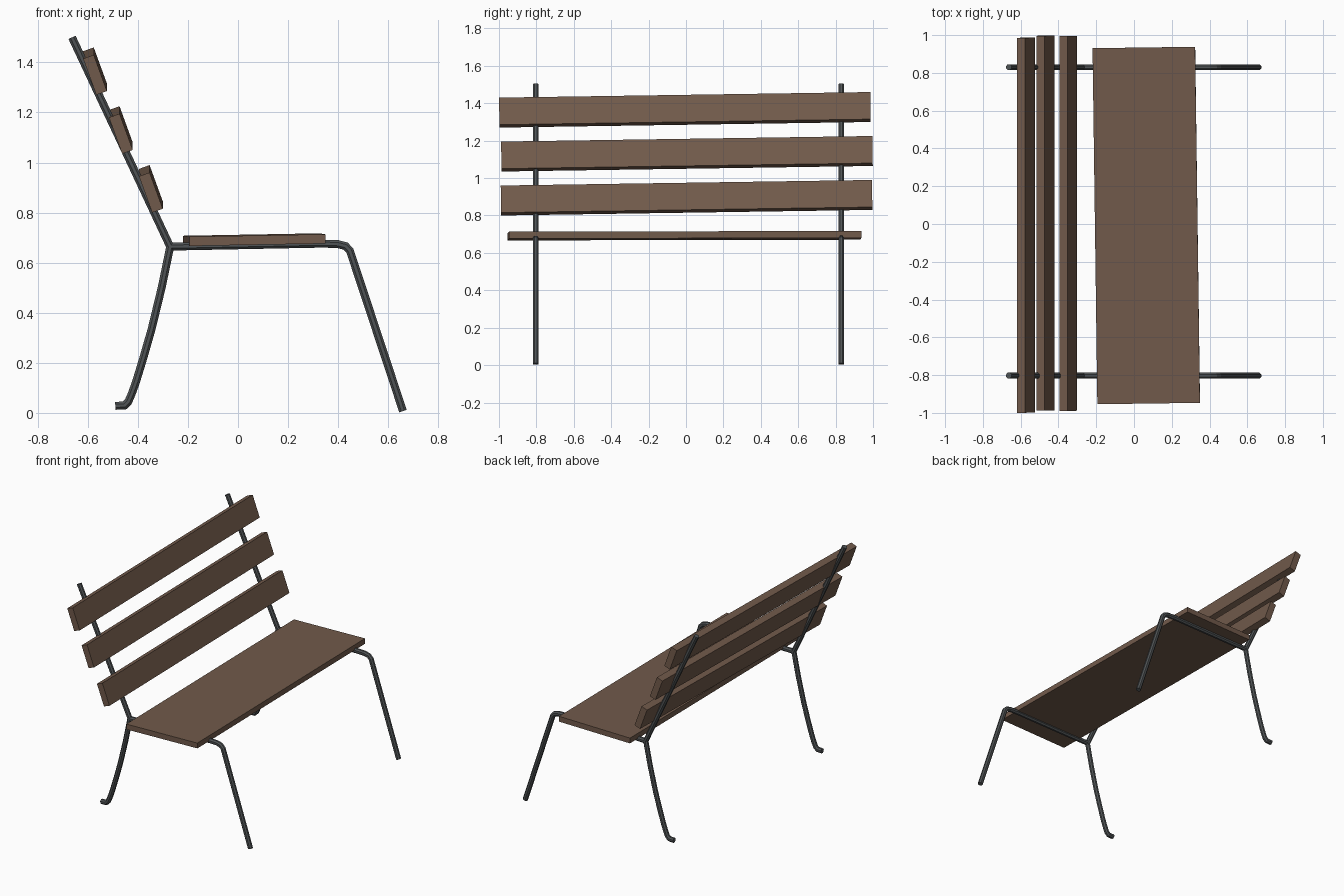
import bpy, bmesh, math
from mathutils import Matrix, Vector

if "Cube" in bpy.data.objects:
    bpy.data.objects.remove(bpy.data.objects["Cube"])


def material(name, rgb):
    m = bpy.data.materials.new(name)
    m.diffuse_color = (*rgb, 1)
    m.use_nodes = True
    m.node_tree.nodes["Principled BSDF"].inputs["Base Color"].default_value = m.diffuse_color
    return m


WOOD = material("brown wood", (0.165, 0.102, 0.07))
METAL = material("dark grey metal", (0.08, 0.088, 0.092))


def finish(bm, name, mat):
    bmesh.ops.recalc_face_normals(bm, faces=bm.faces)
    mesh = bpy.data.meshes.new(name)
    bm.to_mesh(mesh)
    bm.free()
    mesh.materials.append(mat)
    ob = bpy.data.objects.new(name, mesh)
    bpy.context.collection.objects.link(ob)
    return ob


def plank(name, centre, size, rx, ry, rz):
    bm = bmesh.new()
    m = (Matrix.Translation(centre) @ Matrix.Rotation(rz, 4, 'Z')
         @ Matrix.Rotation(rx, 4, 'X') @ Matrix.Rotation(ry, 4, 'Y')
         @ Matrix.Diagonal((*size, 1)))
    bmesh.ops.create_cube(bm, size=1, matrix=m)
    return finish(bm, name, WOOD)


def tube(name, path, y, r=0.017, sides=8):
    """Sweep a polygon along an x-z path with mitred corners."""
    bm = bmesh.new()
    pts = [Vector(p) for p in path]
    rings = []
    for i, p in enumerate(pts):
        a = (p - pts[i - 1]).normalized() if i else (pts[1] - p).normalized()
        b = (pts[i + 1] - p).normalized() if i < len(pts) - 1 else a
        t = (a + b).normalized()
        n = Vector((-t.y, t.x)) / max(0.5, t.dot(a))
        ring = []
        for k in range(sides):
            ang = 2 * math.pi * (k + 0.5) / sides
            q = p + n * r * math.cos(ang)
            ring.append(bm.verts.new((q.x, y + r * math.sin(ang), q.y)))
        rings.append(ring)
    for r0, r1 in zip(rings, rings[1:]):
        for k in range(sides):
            j = (k + 1) % sides
            bm.faces.new((r0[k], r0[j], r1[j], r1[k]))
    bm.faces.new(rings[0])
    bm.faces.new(rings[-1])
    return finish(bm, name, METAL)


# Metal side frames
BACK_RAIL = [(-0.27, 0.662), (-0.663, 1.5)]
SEAT_RAIL_AND_FRONT_LEG = [(-0.275, 0.664), (0.34, 0.676), (0.40, 0.674),
                           (0.43, 0.666), (0.447, 0.648), (0.659, 0.007)]
BACK_LEG = [(-0.27, 0.668), (-0.305, 0.50), (-0.345, 0.335), (-0.378, 0.22),
            (-0.407, 0.125), (-0.425, 0.075), (-0.438, 0.045),
            (-0.453, 0.03), (-0.49, 0.028)]
for side, y in (("near", -0.803), ("far", 0.83)):
    tube(side + "_back_rail", BACK_RAIL, y)
    tube(side + "_seat_rail_and_front_leg", SEAT_RAIL_AND_FRONT_LEG, y)
    tube(side + "_back_leg", BACK_LEG, y)

# Back slats, slightly out of level
for i, (x, y, z) in enumerate([(-0.348, 0.003, 0.895),
                               (-0.468, 0.005, 1.13),
                               (-0.571, -0.006, 1.365)]):
    plank("back_slat_%d" % (i + 1), (x, y, z), (0.045, 1.985, 0.154),
          0.015, math.radians(-20), 0)

# Seat board, slightly askew
plank("seat", (0.065, -0.008, 0.692), (0.543, 1.885, 0.037), 0.002, -0.018, 0.0135)
